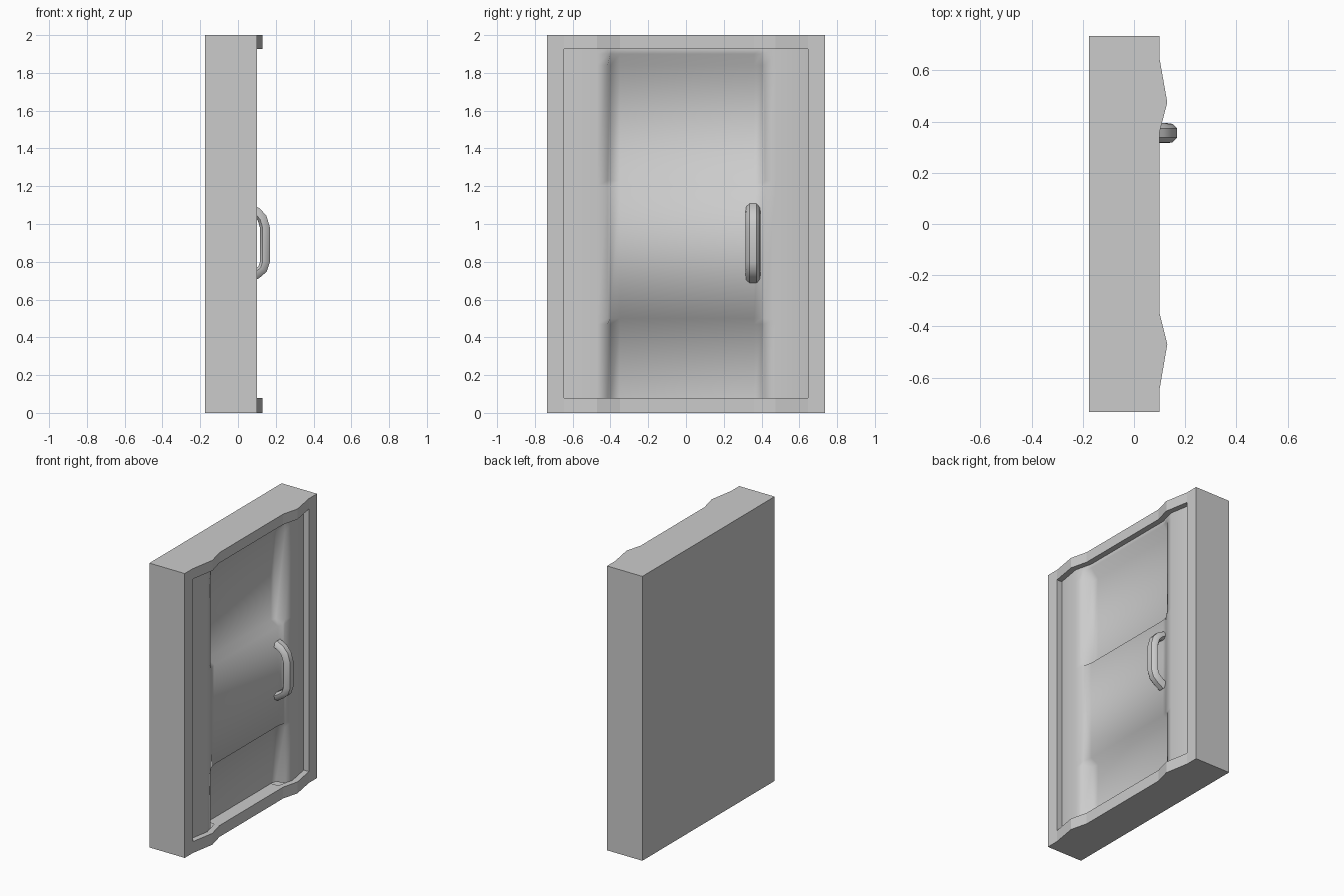
import bpy, bmesh, math
from mathutils import Vector

if "Cube" in bpy.data.objects:
    bpy.data.objects.remove(bpy.data.objects["Cube"])

# Wavy front profile of the door (y, x)
WAVE = [(-0.735, 0.10), (-0.645, 0.10), (-0.47, 0.13), (-0.35, 0.10),
        (0.36, 0.10), (0.475, 0.13), (0.645, 0.10), (0.735, 0.10)]
BACK, HEIGHT = -0.175, 2.0
IN_Y, IN_Z0, IN_Z1 = 0.645, 0.08, 1.927
INSET, RECESS = 0.04, 0.055


def wave(y):
    for (y0, x0), (y1, x1) in zip(WAVE, WAVE[1:]):
        if y <= y1:
            return x0 + (x1 - x0) * (y - y0) / (y1 - y0)
    return WAVE[-1][1]


def finish(name, bm):
    bmesh.ops.remove_doubles(bm, verts=bm.verts, dist=1e-5)
    bmesh.ops.recalc_face_normals(bm, faces=bm.faces)
    me = bpy.data.meshes.new(name)
    bm.to_mesh(me)
    bm.free()
    ob = bpy.data.objects.new(name, me)
    bpy.context.collection.objects.link(ob)
    return ob


def face(bm, pts, smooth=False):
    f = bm.faces.new([bm.verts.new(p) for p in pts])
    f.smooth = smooth


# Door frame: solid outer block with a framed opening in front
bm = bmesh.new()
W = 0.735
for z in (0, HEIGHT):
    face(bm, [(BACK, -W, z)] + [(x, y, z) for y, x in WAVE] + [(BACK, W, z)])
face(bm, [(BACK, -W, 0), (BACK, W, 0), (BACK, W, HEIGHT), (BACK, -W, HEIGHT)])
for s in (-1, 1):
    face(bm, [(BACK, s * W, 0), (0.10, s * W, 0), (0.10, s * W, HEIGHT), (BACK, s * W, HEIGHT)])
    # side stile and its inner wall
    face(bm, [(0.10, s * W, IN_Z0), (0.10, s * IN_Y, IN_Z0), (0.10, s * IN_Y, IN_Z1), (0.10, s * W, IN_Z1)])
    face(bm, [(0.10, s * IN_Y, IN_Z0), (0.10 - INSET, s * IN_Y, IN_Z0),
              (0.10 - INSET, s * IN_Y, IN_Z1), (0.10, s * IN_Y, IN_Z1)])
for za, zb in ((0, IN_Z0), (HEIGHT, IN_Z1)):
    for i, ((y0, x0), (y1, x1)) in enumerate(zip(WAVE, WAVE[1:])):
        face(bm, [(x0, y0, za), (x1, y1, za), (x1, y1, zb), (x0, y0, zb)])
        if 0 < i < len(WAVE) - 2:
            d = INSET + (RECESS if za == 0 and i == 3 else 0)
            face(bm, [(x0, y0, zb), (x1, y1, zb), (x1 - d, y1, zb), (x0 - d, y0, zb)])
finish("door_frame", bm)

# Inner panel: follows the wave, with an upper and a lower recess
ys = [-IN_Y, -0.47, -0.415, -0.40, -0.35, 0.36, 0.40, 0.415, 0.475, IN_Y]
zs = [IN_Z0, 0.47, 0.50, 1.20, 1.23, 1.84, 1.90, IN_Z1]


def panel_point(y, z):
    x = wave(y) - INSET
    if abs(y) < 0.405 and (z < 0.48 or 1.22 < z < 1.85):
        x -= RECESS
    return (x, y, z)


bm = bmesh.new()
grid = [[bm.verts.new(panel_point(y, z)) for y in ys] for z in zs]
for r0, r1 in zip(grid, grid[1:]):
    for j in range(len(ys) - 1):
        bm.faces.new((r0[j], r0[j + 1], r1[j + 1], r1[j])).smooth = True
panel = finish("door_panel", bm)
# outward side of the panel faces +x
if sum(p.normal.x for p in panel.data.polygons) < 0:
    panel.data.flip_normals()

# Handle: tapered octagon swept along a bent path in the x-z plane
path = [(0.055, 1.085), (0.10, 1.062), (0.128, 1.03), (0.143, 0.98),
        (0.143, 0.80), (0.13, 0.762), (0.10, 0.737), (0.055, 0.71)]
section = [(0.026, 0.018), (0.008, 0.036), (-0.012, 0.039), (-0.026, 0.02)]
section += [(n, -w) for n, w in reversed(section)]
bm = bmesh.new()
pts = [Vector((x, 0, z)) for x, z in path]
rings = []
for i, p in enumerate(pts):
    t = (pts[min(i + 1, len(pts) - 1)] - pts[max(i - 1, 0)]).normalized()
    n = Vector((-t.z, 0, t.x))
    rings.append([bm.verts.new(p + n * a + Vector((0, 0.355 + w, 0))) for a, w in section])
for r0, r1 in zip(rings, rings[1:]):
    for k in range(len(section)):
        m = (k + 1) % len(section)
        bm.faces.new((r0[k], r0[m], r1[m], r1[k])).smooth = True
for r in (rings[0], rings[-1]):
    bm.faces.new(r)
handle = finish("handle", bm)
bpy.context.view_layer.objects.active = handle
handle.select_set(True)
bpy.ops.object.shade_smooth_by_angle(angle=math.radians(40))
